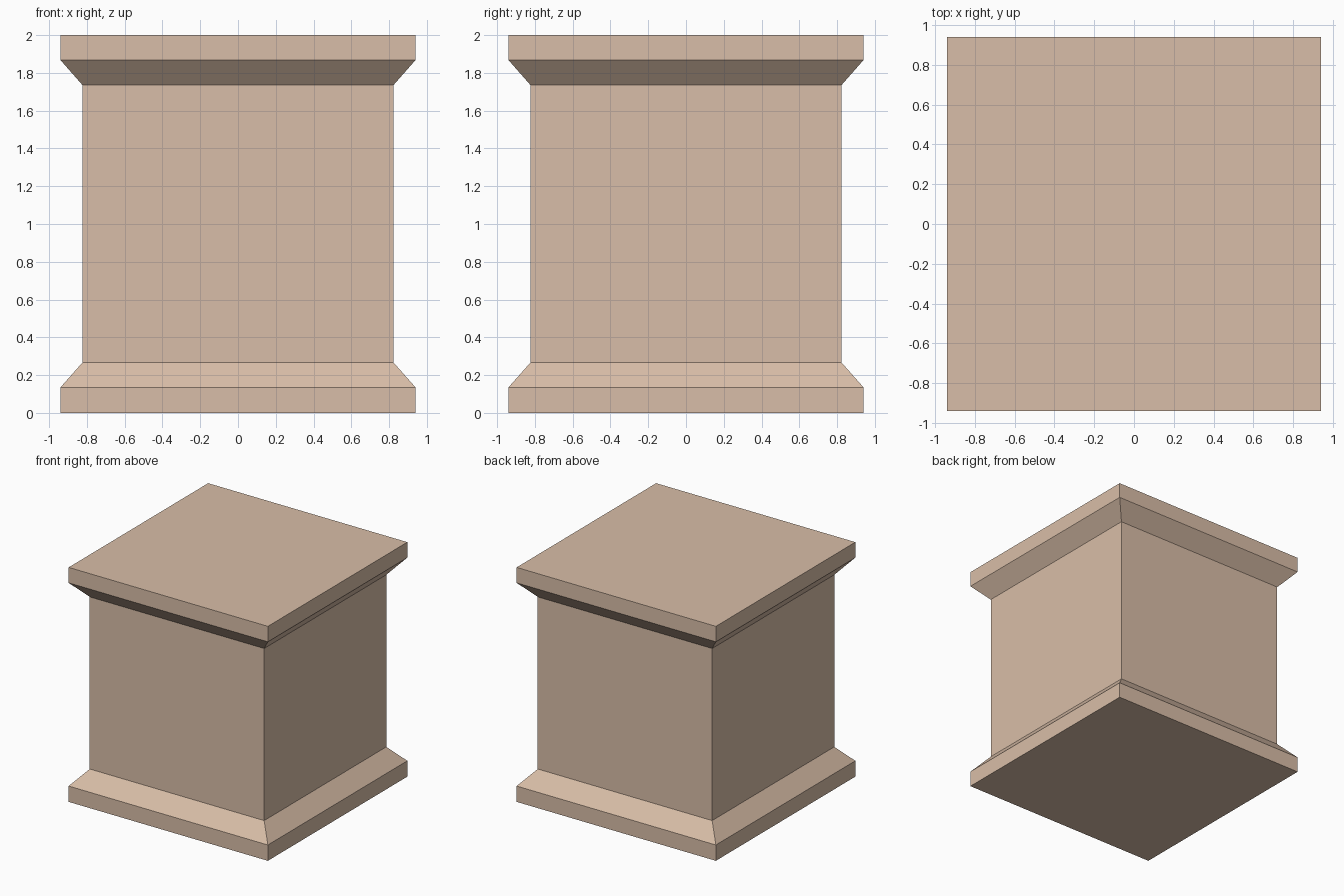
import bpy, bmesh

if "Cube" in bpy.data.objects:
    bpy.data.objects.remove(bpy.data.objects["Cube"])

stone = bpy.data.materials.new("warm beige stone")
stone.diffuse_color = (0.694, 0.515, 0.392, 1.0)
stone.use_nodes = True
stone.node_tree.nodes["Principled BSDF"].inputs["Base Color"].default_value = stone.diffuse_color

# Square pedestal profile, bottom to top: (half width, height)
profile = [(0.94, 0.0), (0.94, 0.135), (0.823, 0.267),
           (0.823, 1.735), (0.94, 1.868), (0.94, 2.0)]
corners = [(-1, -1), (1, -1), (1, 1), (-1, 1)]

bm = bmesh.new()
rings = [[bm.verts.new((x * w, y * w, z)) for x, y in corners] for w, z in profile]

# Side faces between neighbouring rings
for low, high in zip(rings, rings[1:]):
    for i in range(4):
        j = (i + 1) % 4
        bm.faces.new((low[i], low[j], high[j], high[i]))

# Bottom and top caps
bm.faces.new(rings[0][::-1])
bm.faces.new(rings[-1])

mesh = bpy.data.meshes.new("pedestal")
bm.to_mesh(mesh)
bm.free()
mesh.materials.append(stone)
bpy.context.collection.objects.link(bpy.data.objects.new("pedestal", mesh))
